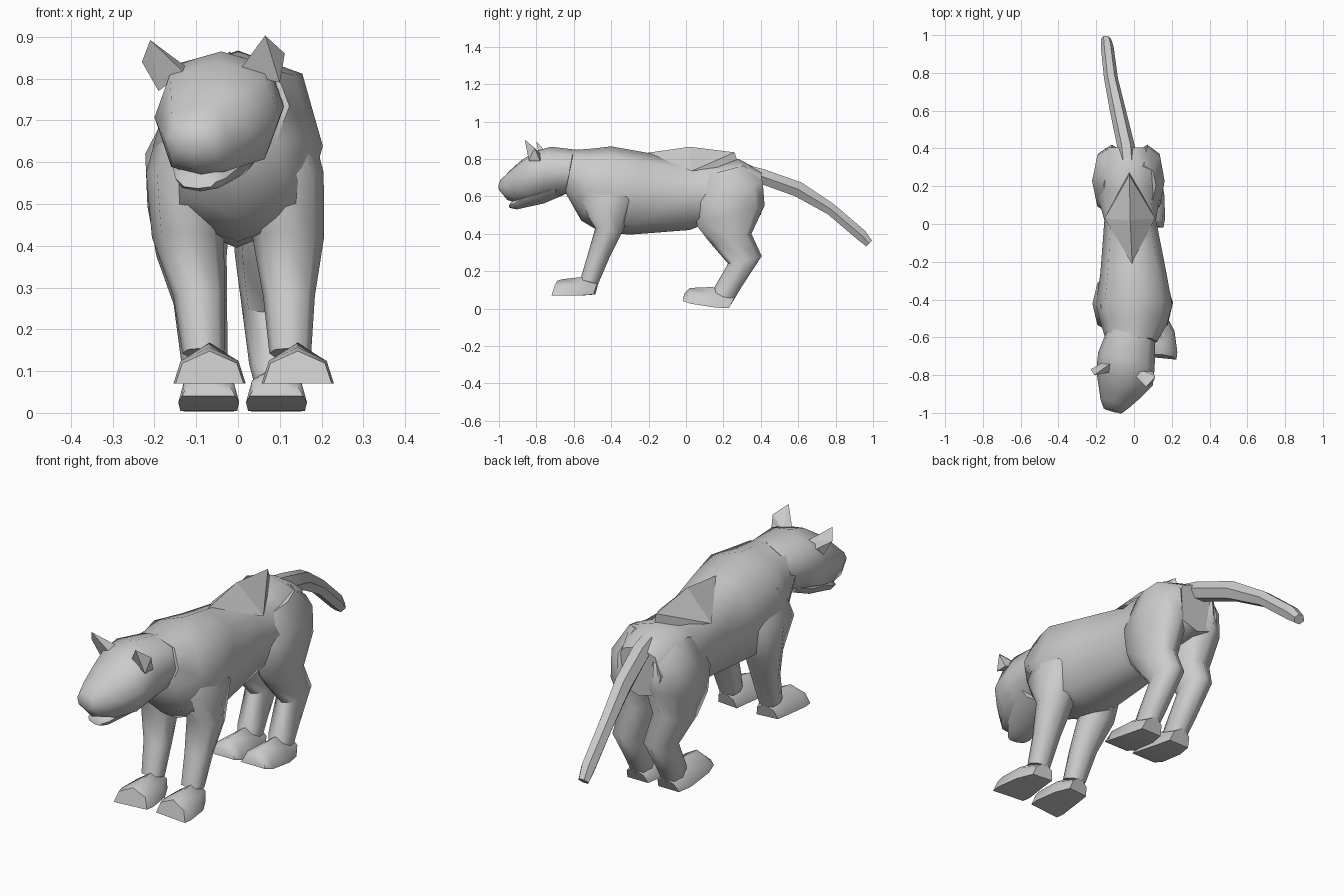
import bpy, bmesh, math
from mathutils import Vector


def finish(bm, name, angle=55):
    bmesh.ops.recalc_face_normals(bm, faces=bm.faces)
    me = bpy.data.meshes.new(name)
    bm.to_mesh(me)
    bm.free()
    ob = bpy.data.objects.new(name, me)
    bpy.context.collection.objects.link(ob)
    bpy.ops.object.select_all(action='DESELECT')
    ob.select_set(True)
    bpy.context.view_layer.objects.active = ob
    bpy.ops.object.shade_smooth_by_angle(angle=math.radians(angle))
    return ob


def rounded(n, p):
    # unit cross-section, fuller than a circle when p < 1
    out = []
    for i in range(n):
        a = 2 * math.pi * i / n
        c, s = math.cos(a), math.sin(a)
        out.append((math.copysign(abs(c) ** p, c), math.copysign(abs(s) ** p, s)))
    return out


ROUND = rounded(8, 0.88)
BARREL = rounded(8, 0.8)
PAW = [(-1, -1), (1, -1), (.8, .25), (0, 1), (-.8, .25)]


def loft(name, rings, section=ROUND, yaw=0):
    # ring: centre x, half width, low point (y, z), high point (y, z)
    bm = bmesh.new()
    side = Vector((math.cos(yaw), -math.sin(yaw), 0))
    loops = []
    for x, w, y1, z1, y2, z2 in rings:
        lo, hi = Vector((x, y1, z1)), Vector((x, y2, z2))
        mid, up = (lo + hi) / 2, (hi - lo) / 2
        loops.append([bm.verts.new(mid + side * (w * u) + up * v) for u, v in section])
    n = len(section)
    for a, b in zip(loops, loops[1:]):
        for i in range(n):
            j = (i + 1) % n
            bm.faces.new((a[i], a[j], b[j], b[i]))
    bm.faces.new(loops[0])
    bm.faces.new(loops[-1])
    return finish(bm, name)


def hull(name, pts):
    bm = bmesh.new()
    bmesh.ops.convex_hull(bm, input=[bm.verts.new(p) for p in pts])
    return finish(bm, name, 5)


# torso from neck to rump
loft("torso", [
    (-.012, .135, -.645, .62, -.60, .848),
    (0, .175, -.56, .47, -.50, .855),
    (0, .203, -.46, .41, -.40, .867),
    (-.003, .175, -.30, .395, -.22, .835),
    (-.02, .137, .02, .42, .02, .79),
    (-.028, .165, .12, .46, .17, .775),
    (-.03, .16, .31, .48, .28, .80),
    (-.035, .115, .40, .50, .405, .735)], BARREL)

# raised angular ridge over the hips
hull("back_ridge", [(-.01, -.21, .832), (-.155, .03, .735), (.112, .03, .735),
                    (-.02, .02, .865), (-.025, .26, .835), (-.025, .28, .77)])

# head turned slightly to one side
YAW = math.radians(15)
loft("head", [
    (-.015, .13, -.60, .62, -.58, .848),
    (-.04, .155, -.72, .60, -.72, .865),
    (-.05, .155, -.82, .575, -.81, .84),
    (-.078, .112, -.90, .562, -.89, .785),
    (-.10, .08, -.955, .58, -.945, .735),
    (-.112, .05, -.995, .63, -.982, .695)], BARREL, YAW)
loft("lower_jaw", [
    (-.03, .11, -.67, .60, -.67, .68),
    (-.055, .105, -.76, .562, -.76, .66),
    (-.078, .08, -.86, .54, -.86, .63),
    (-.09, .062, -.905, .53, -.90, .592),
    (-.097, .045, -.938, .537, -.93, .568)], ROUND, YAW)

# ears
hull("left_ear", [(-.12, -.735, .825), (-.19, -.76, .77), (-.23, -.77, .84),
                  (-.21, -.80, .892), (-.13, -.785, .815), (-.17, -.735, .80)])
hull("right_ear", [(0, -.80, .815), (.10, -.84, .79), (.112, -.81, .86),
                   (.065, -.862, .903), (.03, -.77, .82), (.10, -.78, .79)])

# front legs and paws, left then right: shoulder, elbow, shin, ankle, paw centres
for label, s, x, elbow, shin, ankle, foot in (
        ("left", -1, -.12, -.12, -.093, -.083, -.068),
        ("right", 1, .105, .12, .122, .125, .143)):
    loft(label + "_front_leg", [
        (x * .85, .075, -.52, .72, -.34, .74),
        (x, .10, -.575, .57, -.27, .58),
        (elbow, .086, -.485, .43, -.34, .41),
        (shin, .062, -.525, .29, -.41, .27),
        (ankle, .050, -.565, .155, -.47, .13)])
    loft(label + "_front_paw", [
        (ankle, .052, -.49, .075, -.47, .14),
        (foot, .072, -.56, .07, -.56, .168),
        (foot, .087, -.67, .07, -.66, .157),
        (foot, .082, -.71, .07, -.69, .148)], PAW, s * .1)

# hind legs and paws
for label, x, foot, out in (("left", -.117, -.07, .105), ("right", .07, .092, .092)):
    loft(label + "_hind_leg", [
        (x * .75, out * .7, .10, .71, .31, .765),
        (x, out, .045, .56, .41, .68),
        (x, out * .95, .06, .44, .42, .55),
        (x * .95, out * .8, .13, .35, .35, .40),
        (foot - .02, .064, .225, .24, .405, .28),
        (foot - .01, .055, .15, .11, .30, .12),
        (foot, .045, .13, .06, .24, .02)])
    loft(label + "_hind_paw", [
        (foot, .054, .23, .003, .265, .07),
        (foot, .068, .16, .005, .14, .115),
        (foot, .073, .03, .025, .02, .11),
        (foot, .064, -.018, .04, -.01, .078)], PAW)

# tail hanging down behind
loft("tail", [
    (-.035, .045, .33, .68, .34, .77),
    (-.042, .047, .40, .66, .42, .75),
    (-.085, .043, .58, .595, .62, .68),
    (-.122, .037, .755, .50, .79, .565),
    (-.142, .034, .92, .36, .96, .42),
    (-.148, .027, .962, .33, .997, .365)], rounded(6, 1))
